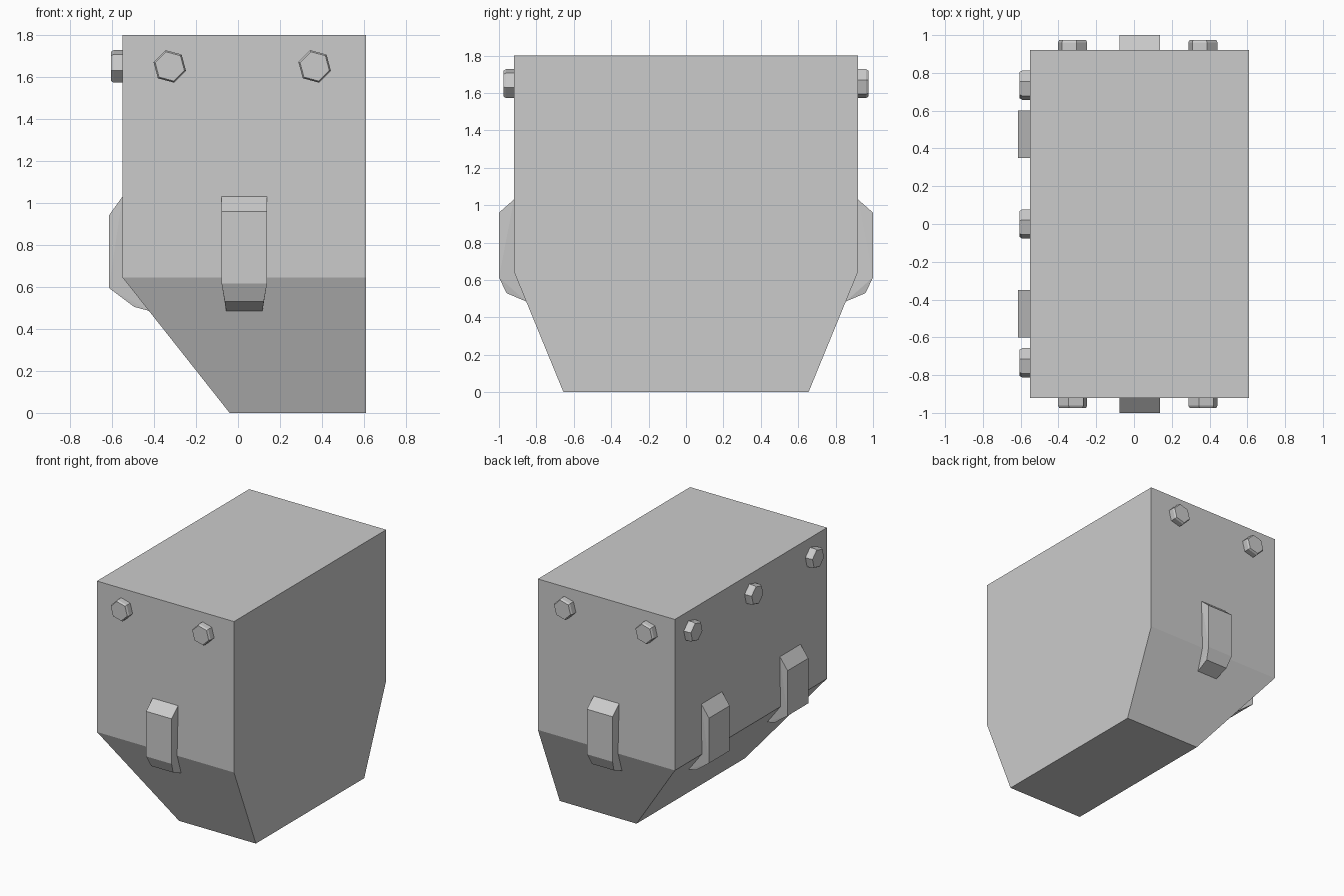
import bpy
import bmesh
from math import cos, sin, pi, radians
from mathutils import Matrix, Vector

default = bpy.data.objects.get("Cube")
if default:
    bpy.data.objects.remove(default, do_unlink=True)

grey = bpy.data.materials.new("plain grey")
grey.use_nodes = True
colour = (0.6, 0.6, 0.6, 1)
grey.diffuse_color = colour
grey.node_tree.nodes["Principled BSDF"].inputs["Base Color"].default_value = colour


def solid(name, points, matrix=Matrix()):
    """Flat-faced convex solid around the points."""
    bm = bmesh.new()
    for p in points:
        bm.verts.new(matrix @ Vector(p))
    bmesh.ops.convex_hull(bm, input=bm.verts)
    bmesh.ops.dissolve_limit(bm, angle_limit=radians(0.5), verts=bm.verts, edges=bm.edges)
    bmesh.ops.recalc_face_normals(bm, faces=bm.faces)
    mesh = bpy.data.meshes.new(name)
    bm.to_mesh(mesh)
    bm.free()
    mesh.materials.append(grey)
    obj = bpy.data.objects.new(name, mesh)
    bpy.context.collection.objects.link(obj)
    return obj


def mount(x, y, z, turn):
    """Frame on a wall: local -y points out of the wall."""
    return Matrix.Translation((x, y, z)) @ Matrix.Rotation(turn, 4, "Z")


def bolt(name, matrix):
    rings = [(0.08, 0.02), (0.08, -0.042), (0.072, -0.055)]
    angles = [radians(-15) + i * pi / 3 for i in range(6)]
    solid(name, [(r * cos(a), y, r * sin(a)) for r, y in rings for a in angles], matrix)


def bracket(name, profile, half, matrix):
    # profile: outward distance, height, share of the full width
    solid(name, [(s * half * w, -out, z) for out, z, w in profile for s in (-1, 1)], matrix)


# Body: upright box over a tapering hopper with one straight side
FRONT, LEFT, RIGHT = 0.92, 0.61, -0.55
body = []
for z, x, y in [(1.8, RIGHT, FRONT), (0.645, RIGHT, FRONT), (0, -0.04, 0.655)]:
    body += [(px, s * y, z) for px in (x, LEFT) for s in (-1, 1)]
solid("body", body)

# End walls: two bolts and one bracket each
end_profile = [(0, 1.03, 1), (0.08, 0.96, 1), (0.08, 0.615, 1),
               (0.04, 0.53, 0.86), (-0.066, 0.485, 0.8)]
for label, side, turn in [("front", -1, 0), ("back", 1, pi)]:
    for where, x in [("right", -0.325), ("left", 0.365)]:
        bolt(f"{label}_{where}_bolt", mount(x, side * FRONT, 1.65, turn))
    bracket(f"{label}_bracket", end_profile, 0.108, mount(0.03, side * FRONT, 0, turn))

# Right wall: three bolts and two brackets
side_profile = [(0, 1.03, 1), (0.065, 0.94, 1), (0.065, 0.595, 1),
                (-0.055, 0.505, 0.86), (-0.13, 0.485, 0.8)]
for label, y in [("front", -0.735), ("middle", 0), ("back", 0.735)]:
    bolt(f"side_{label}_bolt", mount(RIGHT, y, 1.65, -pi / 2))
for label, y in [("front", -0.475), ("back", 0.475)]:
    bracket(f"side_{label}_bracket", side_profile, 0.125, mount(RIGHT, y, 0, -pi / 2))
